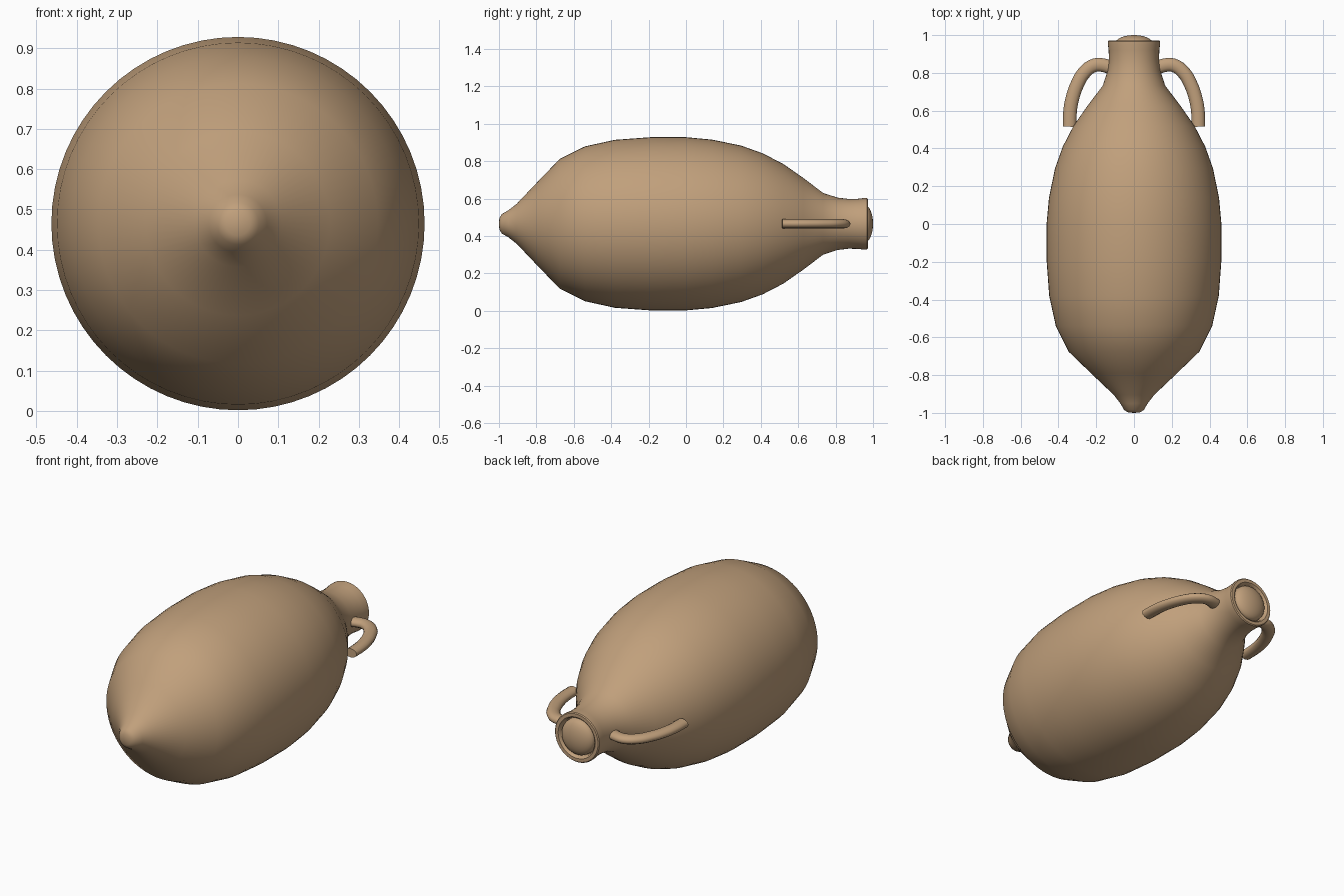
import bpy, bmesh, math
from mathutils import Vector, Matrix

cube = bpy.data.objects.get("Cube")
if cube:
    bpy.data.objects.remove(cube, do_unlink=True)

AXIS_Z = 0.465   # height of the jar's lying axis

clay = bpy.data.materials.new("tan clay")
clay.use_nodes = True
clay.diffuse_color = (0.53, 0.35, 0.2, 1)
clay.node_tree.nodes["Principled BSDF"].inputs["Base Color"].default_value = clay.diffuse_color


def finish(obj, angle):
    obj.data.materials.append(clay)
    bpy.ops.object.select_all(action='DESELECT')
    obj.select_set(True)
    bpy.context.view_layer.objects.active = obj
    bpy.ops.object.shade_smooth_by_angle(angle=math.radians(angle))


def lathe(name, profile, steps=64):
    """Spin (y, radius) pairs around the lying axis."""
    bm = bmesh.new()
    verts = [bm.verts.new((r, y, 0)) for y, r in profile]
    edges = [bm.edges.new(pair) for pair in zip(verts, verts[1:])]
    bmesh.ops.spin(bm, geom=verts + edges, cent=(0, 0, 0), axis=(0, 1, 0),
                   angle=math.tau, steps=steps)
    bmesh.ops.remove_doubles(bm, verts=bm.verts, dist=0.0005)
    bmesh.ops.recalc_face_normals(bm, faces=bm.faces)
    mesh = bpy.data.meshes.new(name)
    bm.to_mesh(mesh)
    bm.free()
    obj = bpy.data.objects.new(name, mesh)
    obj.location.z = AXIS_Z
    bpy.context.collection.objects.link(obj)
    finish(obj, 40)
    return obj


# Body: pointed foot, swelling belly, shoulder, neck and rolled lip
lathe("jar_body", [
    (-1, 0), (-0.998, 0.03), (-0.985, 0.052), (-0.95, 0.072), (-0.905, 0.107),
    (-0.79, 0.228), (-0.675, 0.347), (-0.54, 0.414), (-0.38, 0.449),
    (-0.19, 0.463), (0, 0.463), (0.14, 0.45), (0.295, 0.418), (0.41, 0.377),
    (0.52, 0.32), (0.626, 0.246), (0.733, 0.165), (0.81, 0.14), (0.87, 0.133),
    (0.92, 0.134), (0.95, 0.138), (0.967, 0.138), (0.972, 0.133),
    (0.972, 0.115), (0.965, 0.108), (0.935, 0.104), (0.935, 0)])

# Stopper: shallow dome set inside the lip
dome = [(0.935, 0.101)]
for i in range(9):
    a = math.pi / 2 * i / 8
    dome.append((0.955 + 0.045 * math.sin(a), 0.1 * math.cos(a)))
lathe("stopper", dome)

# Handles: flattened round section swept from neck to shoulder
path = [(0.11, 0.822), (0.16, 0.84), (0.21, 0.84), (0.262, 0.803),
        (0.3, 0.74), (0.325, 0.67), (0.338, 0.6), (0.341, 0.515)]
for name, side in (("left_handle", 1), ("right_handle", -1)):
    curve = bpy.data.curves.new(name, 'CURVE')
    curve.dimensions = '3D'
    curve.bevel_depth = 0.036
    curve.bevel_resolution = 4
    curve.resolution_u = 4
    curve.use_fill_caps = True
    spline = curve.splines.new('BEZIER')
    spline.bezier_points.add(len(path) - 1)
    for point, (x, y) in zip(spline.bezier_points, path):
        point.co = (x * side, y, 0)
        point.handle_left_type = point.handle_right_type = 'AUTO'
    handle = bpy.data.objects.new(name, curve)
    bpy.context.collection.objects.link(handle)
    bpy.ops.object.select_all(action='DESELECT')
    handle.select_set(True)
    bpy.context.view_layer.objects.active = handle
    bpy.ops.object.convert(target='MESH')
    handle = bpy.context.view_layer.objects.active
    handle.name = name
    handle.data.transform(Matrix.Diagonal(Vector((1, 1, 0.68, 1))))
    # weld the caps and soften the end edges
    bm = bmesh.new()
    bm.from_mesh(handle.data)
    bmesh.ops.remove_doubles(bm, verts=bm.verts, dist=0.0001)
    rims = [e for e in bm.edges if any(len(f.verts) > 4 for f in e.link_faces)]
    bmesh.ops.bevel(bm, geom=rims, offset=0.008, segments=2, affect='EDGES', profile=0.5)
    bmesh.ops.recalc_face_normals(bm, faces=bm.faces)
    bm.to_mesh(handle.data)
    bm.free()
    handle.location.z = AXIS_Z
    finish(handle, 50)
